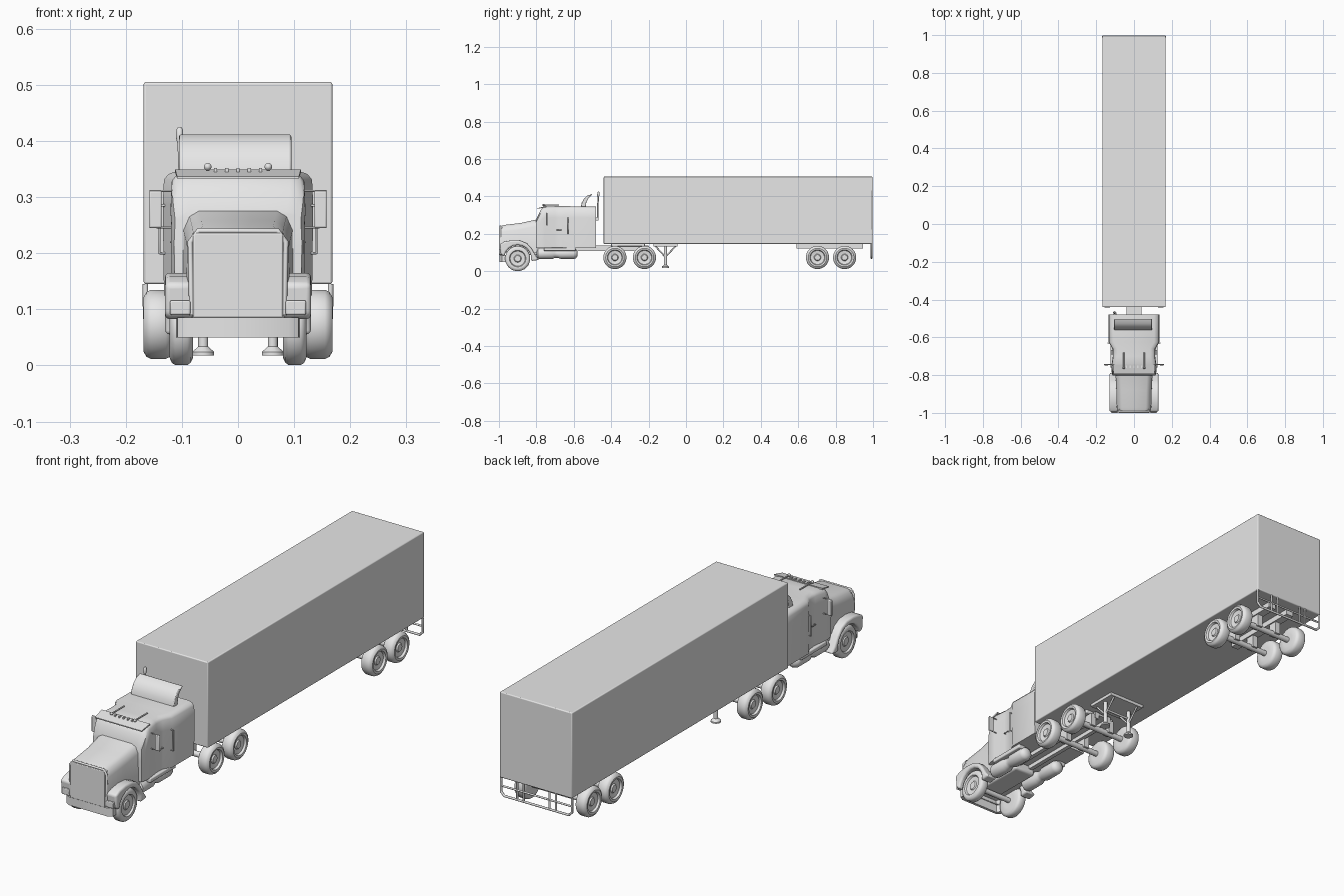
import bpy, bmesh, math
from mathutils import Vector

cube = bpy.data.objects.get("Cube")
if cube:
    bpy.data.objects.remove(cube)

grey = bpy.data.materials.new("plain_grey")
grey.use_nodes = True
GREY = (0.8, 0.8, 0.8, 1)
grey.diffuse_color = GREY
grey.node_tree.nodes["Principled BSDF"].inputs["Base Color"].default_value = GREY

made = []
SIDES = ((1, "left"), (-1, "right"))


def add(name, data):
    ob = bpy.data.objects.new(name, data)
    bpy.context.collection.objects.link(ob)
    data.materials.append(grey)
    if ob.type == 'MESH':
        made.append(ob)
    return ob


def loft(name, rings):
    """Skin a list of equal-length rings and cap both ends."""
    bm = bmesh.new()
    vs = [[bm.verts.new(p) for p in ring] for ring in rings]
    n = len(vs[0])
    for a, b in zip(vs, vs[1:]):
        for i in range(n):
            j = (i + 1) % n
            bm.faces.new((a[i], a[j], b[j], b[i]))
    bm.faces.new(vs[0])
    bm.faces.new(vs[-1])
    bmesh.ops.recalc_face_normals(bm, faces=bm.faces)
    me = bpy.data.meshes.new(name)
    bm.to_mesh(me)
    bm.free()
    return add(name, me)


def bevel(ob, width, segments=3):
    m = ob.modifiers.new("bevel", 'BEVEL')
    m.width, m.segments, m.limit_method = width, segments, 'ANGLE'
    return ob


def prism(name, profile, x0, x1):
    """Extrude a (y, z) outline along x."""
    return loft(name, [[(x, y, z) for y, z in profile] for x in (x0, x1)])


def box(name, x, y, z, round_edge=0):
    """Box from (min, max) pairs."""
    ob = prism(name, [(y[0], z[0]), (y[1], z[0]), (y[1], z[1]), (y[0], z[1])], *x)
    return bevel(ob, round_edge) if round_edge else ob


def lathe(name, profile, centre, axis, sides=28):
    """Revolve (offset along axis, radius) points around an axis."""
    axis = Vector(axis).normalized()
    u = axis.orthogonal().normalized()
    v = axis.cross(u)
    angles = [2 * math.pi * i / sides for i in range(sides)]
    return loft(name, [[Vector(centre) + axis * t + (u * math.cos(a) + v * math.sin(a)) * r
                        for a in angles] for t, r in profile])


def rod(name, a, b, r, sides=10):
    d = Vector(b) - Vector(a)
    return lathe(name, [(0, r), (d.length, r)], a, d, sides)


def tube(name, points, r, cyclic=False):
    cu = bpy.data.curves.new(name, 'CURVE')
    cu.dimensions = '3D'
    cu.bevel_depth, cu.bevel_resolution = r, 2
    cu.use_fill_caps = True
    sp = cu.splines.new('POLY')
    sp.points.add(len(points) - 1)
    for p, c in zip(sp.points, points):
        p.co = (*c, 1)
    sp.use_cyclic_u = cyclic
    return add(name, cu)


def half_ring(y, half, lean=0):
    """Mirror a right-hand (x, z) outline into a full ring at y."""
    pts = half + [(-x, z) for x, z in reversed(half)]
    return [(x, y, z) for x, z in pts]


def wheel(name, s, outer, y, z, r, width):
    prof = [(0, .45), (0, .8), (.1, .93), (.25, 1), (.75, 1), (.9, .94), (1, .8),
            (.97, .66), (.8, .6), (.74, .3), (.84, .24), (.84, .05)]
    lathe(name, [(t * width, k * r) for t, k in prof], (s * (outer - width), y, z), (s, 0, 0))


# Trailer body
box("trailer_box", (-.168, .168), (-.44, .997), (.145, .505), .004)
for s, side in SIDES:
    box(side + "_trailer_rail", (s * .03, s * .065), (.59, .945), (.122, .147))

# Rear guard frame
guard = [(-.165, .145), (-.165, .085), (-.15, .07), (.15, .07), (.165, .085), (.165, .145)]
tube("rear_guard", [(x, .992, z) for x, z in guard], .005)
tube("rear_guard_bar", [(-.165, .992, .11), (.165, .992, .11)], .004)
for x in (-.09, -.06, .06, .09):
    rod("rear_guard_post", (x, .992, .07), (x, .992, .147), .004)

# Landing gear
box("landing_plate", (-.085, .085), (-.175, -.045), (.132, .147))
for s, side in SIDES:
    x = s * .062
    rod(side + "_landing_leg", (x, -.11, .025), (x, -.11, .135), .009)
    lathe(side + "_landing_foot", [(0, .02), (.006, .02), (.016, .009)], (x, -.11, .018), (0, 0, 1), 12)
    for y in (-.165, -.055):
        rod(side + "_landing_brace", (x, y, .135), (x, -.11, .075), .004)
rod("landing_crossbar", (-.062, -.11, .1), (.062, -.11, .1), .005)

# Wheels and axles
for y, label in ((-.38, "drive_front"), (-.222, "drive_rear"),
                 (.703, "trailer_front"), (.848, "trailer_rear")):
    rod(label + "_axle", (-.13, y, .073), (.13, y, .073), .012, 14)
    for s, side in SIDES:
        wheel(f"{side}_{label}_wheel", s, .168, y, .073, .062, .052)
        box(f"{side}_{label}_hanger", (s * .035, s * .06), (y - .02, y + .02), (.07, .125))
rod("steer_axle", (-.09, -.9, .067), (.09, -.9, .067), .011, 14)
for s, side in SIDES:
    wheel(side + "_steer_wheel", s, .122, -.9, .067, .067, .042)

# Tractor chassis
for s, side in SIDES:
    box(side + "_chassis_rail", (s * .022, s * .04), (-.95, -.2), (.108, .138))
box("fifth_wheel_plate", (-.07, .07), (-.4, -.22), (.132, .147), .004)
box("chassis_deck", (-.038, .038), (-.5, -.2), (.125, .135))
box("engine_sump", (-.05, .05), (-.95, -.7), (.085, .125), .01)

# Hood with flat grille
hood = []
for y, w, top in ((-.995, .084, .24), (-.97, .088, .247), (-.88, .09, .258), (-.79, .095, .278)):
    hood.append(half_ring(y, [(w + .004, .1), (w + .003, top - .035), (w - .008, top - .01),
                              (w - .025, top)]))
loft("hood", hood)
box("grille", (-.08, .08), (-1, -.98), (.085, .236), .003)
tube("grille_surround", [(-.082, -.993, .09), (-.085, -.993, .22), (-.07, -.993, .24),
                         (.07, -.993, .24), (.085, -.993, .22), (.082, -.993, .09)], .005)

# Bumper curving back at its ends
bumper = [(-.11, -.955), (-.108, -.985), (-.09, -.997), (.09, -.997), (.108, -.985), (.11, -.955),
          (.1, -.955), (.085, -.985), (-.085, -.985), (-.1, -.955)]
loft("front_bumper", [[(x, y, z) for x, y in bumper] for z in (.05, .085)])

# Fenders: arch outline with the wheel opening
arch = [(-.9 + .073 * math.cos(math.radians(a)), .067 + .073 * math.sin(math.radians(a)))
        for a in range(170, -11, -20)]
crown = [(-.785, .06), (-.805, .085), (-.825, .12), (-.85, .148), (-.885, .163),
         (-.93, .165), (-.97, .158), (-.995, .145), (-.99, .09)]
for s, side in SIDES:
    bevel(prism(side + "_fender", arch + crown, s * .08, s * .13), .008)
    box(side + "_headlight", (s * .085, s * .121), (-1, -.97), (.09, .116), .003)

# Cab and sleeper
cab = []
for y, w, top in ((-.802, .112, .275), (-.785, .116, .31), (-.77, .118, .338), (-.755, .118, .345),
                  (-.7, .11, .347), (-.66, .112, .347), (-.625, .132, .347), (-.48, .132, .345)):
    cab.append(half_ring(y, [(w, .125), (w + .002, top - .06), (w, top - .016),
                             (w - .008, top - .006), (w - .025, top)]))
loft("cab", cab)
loft("sun_visor", [[(x, -.745, .349), (x * .97, -.795, .337), (x * .97, -.795, .333), (x, -.745, .343)]
                   for x in (-.112, -.06, .06, .112)])

# Roof wind deflector
outer = [(-.562, .343), (-.558, .365), (-.545, .388), (-.527, .404), (-.502, .412)]
inner = [(-.504, .406), (-.522, .39), (-.533, .368), (-.535, .343)]
bevel(prism("wind_deflector", outer + inner, -.105, .095), .004, 2)

# Roof horns and marker lamps
ball = [(-.006, .002), (-.004, .005), (0, .007), (.004, .005), (.006, .002)]
for s, side in SIDES:
    x = s * .054
    rod(side + "_horn", (x, -.76, .354), (x, -.68, .354), .003)
    lathe(side + "_horn_bell", ball, (x, -.762, .354), (0, 1, 0), 12)
for i in range(5):
    x = (i - 2) * .02
    box("marker_lamp", (x - .003, x + .003), (-.762, -.75), (.343, .352))

# Side details
tank = [(0, .015), (.008, .027), (.02, .03), (.085, .03), (.1, .023), (.115, .023),
        (.13, .029), (.2, .029), (.212, .025), (.22, .013)]
for s, side in SIDES:
    lathe(side + "_fuel_tank", tank, (s * .085, -.8, .094), (0, 1, 0), 20)
    box(side + "_step", (s * .09, s * .125), (-.76, -.59), (.108, .126), .004)
    # Mirror and its bracket
    box(side + "_mirror", (s * .136, s * .158), (-.748, -.74), (.245, .311), .003)
    tube(side + "_mirror_bracket", [(s * .112, -.744, .311), (s * .156, -.744, .311),
                                    (s * .156, -.744, .246), (s * .112, -.744, .246)], .002)
    # Grab handle
    tube(side + "_grab_handle", [(s * .13, -.63, .285), (s * .14, -.63, .285),
                                 (s * .14, -.63, .2), (s * .13, -.63, .2)], .0025)
    tube(side + "_door_handle", [(s * .11, -.668, .22), (s * .12, -.668, .22),
                                 (s * .12, -.69, .22), (s * .11, -.69, .22)], .002)

# Exhaust stack behind the cab
rod("exhaust_stack", (-.1, -.472, .27), (-.104, -.47, .4), .004)
lathe("exhaust_tip", [(0, .004), (.012, .007), (.025, .006), (.03, .003)],
      (-.104, -.47, .395), (0, .1, 1), 12)
box("exhaust_bracket", (-.108, -.092), (-.49, -.468), (.272, .288))

# Smooth shading that keeps hard edges
bpy.ops.object.select_all(action='DESELECT')
for ob in made:
    ob.select_set(True)
bpy.context.view_layer.objects.active = made[0]
bpy.ops.object.shade_smooth_by_angle(angle=math.radians(40))
